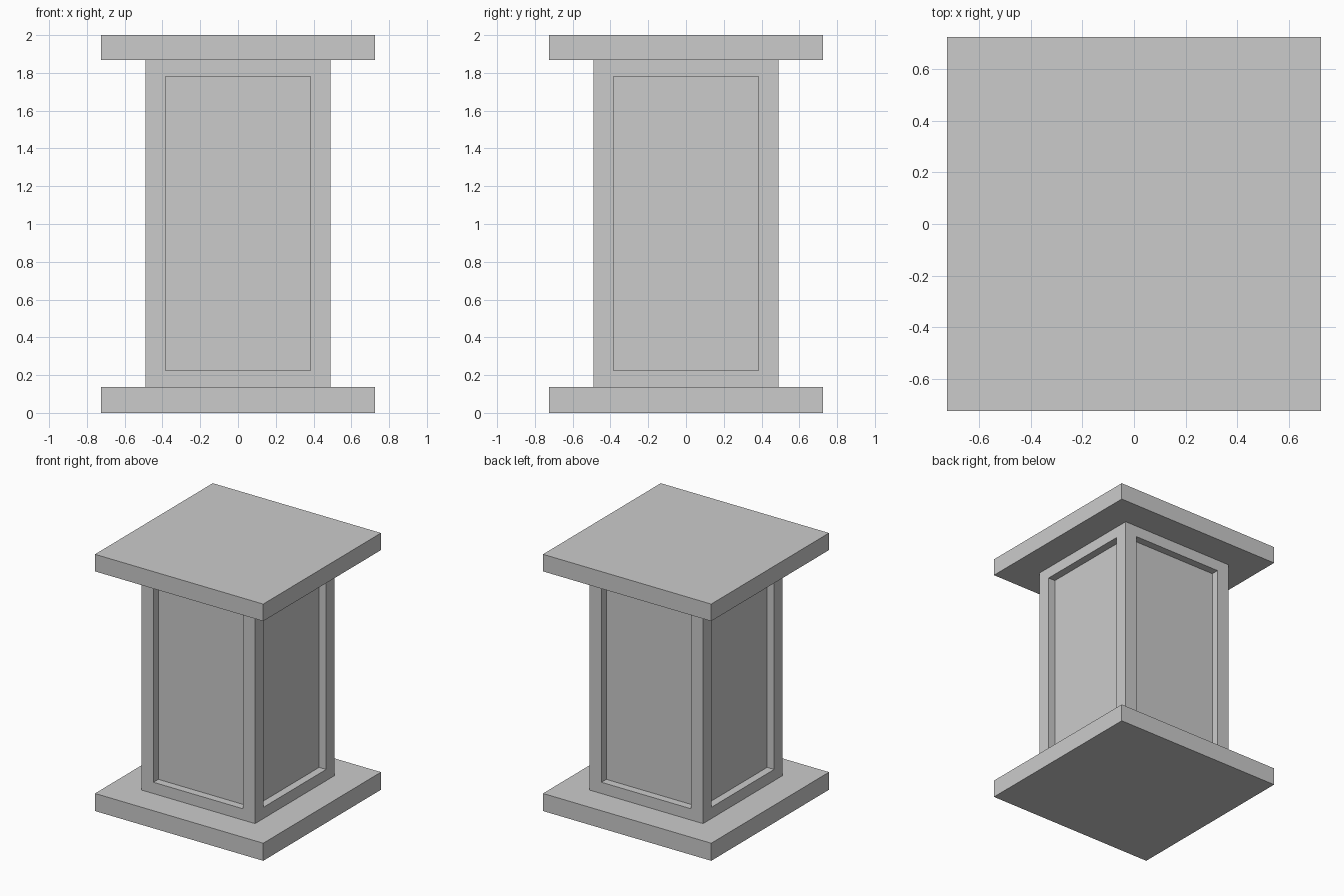
import bpy, bmesh
from mathutils import Matrix, Vector

if "Cube" in bpy.data.objects:
    bpy.data.objects.remove(bpy.data.objects["Cube"])


def block(name, half, z0, z1, inset=0, depth=0):
    """Square block between two heights, optionally with recessed side panels."""
    bm = bmesh.new()
    size = Matrix.Diagonal((2 * half, 2 * half, z1 - z0, 1))
    bmesh.ops.create_cube(bm, size=1, matrix=Matrix.Translation((0, 0, (z0 + z1) / 2)) @ size)
    bm.normal_update()
    if inset:
        sides = [f for f in bm.faces if abs(f.normal.z) < 0.5]
        # Frame first, then a straight-walled recess
        bmesh.ops.inset_individual(bm, faces=sides, thickness=inset, use_even_offset=True)
        normals = [f.normal.copy() for f in sides]
        panels = bmesh.ops.extrude_discrete_faces(bm, faces=sides)["faces"]
        for face, n in zip(panels, normals):
            bmesh.ops.translate(bm, verts=face.verts, vec=Vector(n) * -depth)
        # Join recess walls to their frames
        bmesh.ops.remove_doubles(bm, verts=bm.verts, dist=1e-5)
    bmesh.ops.recalc_face_normals(bm, faces=bm.faces)
    mesh = bpy.data.meshes.new(name)
    bm.to_mesh(mesh)
    bm.free()
    obj = bpy.data.objects.new(name, mesh)
    bpy.context.collection.objects.link(obj)
    return obj


# Base and top slabs
block("base_slab", 0.725, 0, 0.137)
block("top_slab", 0.725, 1.867, 2)

# Column with a recessed panel on each side, ends seated in the slabs
block("panelled_column", 0.49, 0.12, 1.885, inset=0.105, depth=0.06)
